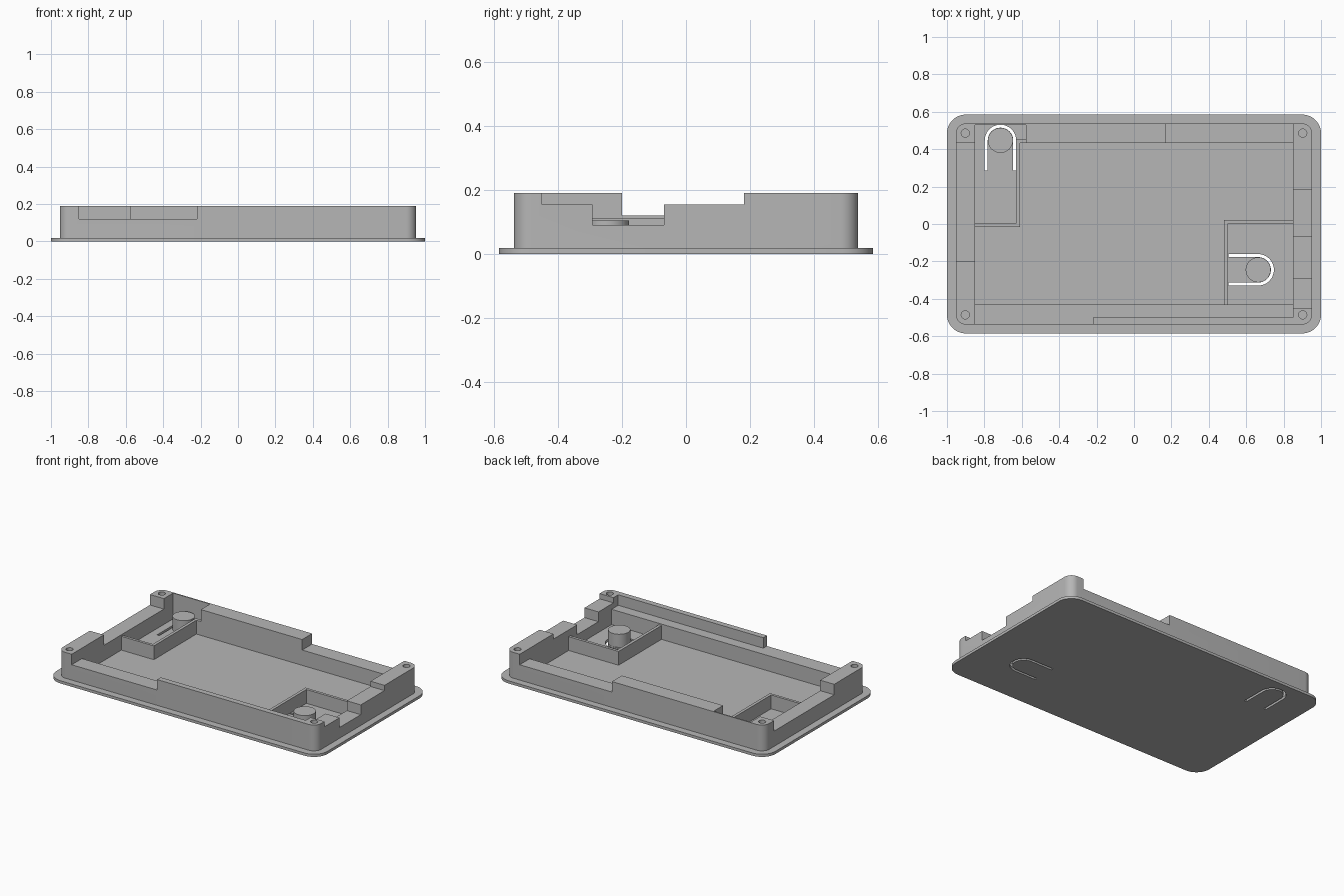
import bpy
import bmesh
from math import sin, cos, pi, radians
from mathutils import Matrix, Vector

if "Cube" in bpy.data.objects:
    bpy.data.objects.remove(bpy.data.objects["Cube"])

grey = bpy.data.materials.new("plain grey")
grey.use_nodes = True
colour = (0.47, 0.47, 0.47, 1)
grey.diffuse_color = colour
grey.node_tree.nodes["Principled BSDF"].inputs["Base Color"].default_value = colour

FLOOR, LOW, RIB, TOP = 0.018, 0.12, 0.11, 0.19
HIGH = 0.5  # cutters reach well above the case


def prism(name, points, z0, z1):
    """Extrude a flat outline from z0 to z1."""
    bm = bmesh.new()
    face = bm.faces.new([bm.verts.new((x, y, z0)) for x, y in points])
    out = bmesh.ops.extrude_face_region(bm, geom=[face])
    verts = [v for v in out["geom"] if isinstance(v, bmesh.types.BMVert)]
    bmesh.ops.translate(bm, verts=verts, vec=(0, 0, z1 - z0))
    bmesh.ops.recalc_face_normals(bm, faces=bm.faces)
    mesh = bpy.data.meshes.new(name)
    bm.to_mesh(mesh)
    bm.free()
    mesh.materials.append(grey)
    obj = bpy.data.objects.new(name, mesh)
    bpy.context.collection.objects.link(obj)
    return obj


def arc(cx, cy, r, a0, a1, n):
    angles = [radians(a0 + (a1 - a0) * i / n) for i in range(n + 1)]
    return [(cx + r * cos(a), cy + r * sin(a)) for a in angles]


def circle(cx, cy, r, n=40):
    return arc(cx, cy, r, 0, 360, n)[:-1]


def rounded(hx, hy, r):
    pts = []
    for k, (sx, sy) in enumerate([(1, 1), (-1, 1), (-1, -1), (1, -1)]):
        pts += arc(sx * (hx - r), sy * (hy - r), r, 90 * k, 90 * k + 90, 10)
    return pts


def box(name, x0, x1, y0, y1, z0, z1):
    return prism(name, [(x0, y0), (x1, y0), (x1, y1), (x0, y1)], z0, z1)


def cut(obj, cutter):
    """Subtract the cutter, keep the result and delete the cutter."""
    mod = obj.modifiers.new("cut", "BOOLEAN")
    mod.operation = "DIFFERENCE"
    mod.solver = "EXACT"
    mod.object = cutter
    bpy.context.view_layer.update()
    graph = bpy.context.evaluated_depsgraph_get()
    mesh = bpy.data.meshes.new_from_object(obj.evaluated_get(graph))
    obj.modifiers.clear()
    obj.data = mesh
    bpy.data.objects.remove(cutter)


def u_slot(cx, cy, turn):
    """U-shaped slot outline that frees a springy tongue."""
    outer, inner, leg = 0.084, 0.068, 0.16
    pts = [(outer, -leg)] + arc(0, 0, outer, 0, 180, 24) + [(-outer, -leg)]
    pts += [(-inner, -leg)] + arc(0, 0, inner, 180, 0, 24) + [(inner, -leg)]
    rot = Matrix.Rotation(radians(turn), 2)
    return [tuple(rot @ Vector(p) + Vector((cx, cy))) for p in pts]


# Base plate with two tongue slots, and a button on each tongue
base = prism("base_plate", rounded(1, 0.585, 0.1), 0, FLOOR)
buttons = []
for name, x, y, turn in [("back_button", -0.714, 0.447, 0),
                         ("front_button", 0.664, -0.245, -90)]:
    cut(base, prism("slot", u_slot(x, y, turn), -0.1, 0.1))
    buttons.append(prism(name, circle(x, y, 0.067), FLOOR, 0.105))

# Wall frame: solid block, hollowed out and then notched
frame = prism("wall_frame", rounded(0.953, 0.538, 0.055), FLOOR, TOP)
notches = [
    (-0.85, 0.85, -0.43, 0.433, -0.1),      # main cavity
    (-0.85, -0.577, 0.3, 0.53, -0.1),       # button pocket
    (-0.85, -0.22, -0.8, -0.4, LOW),        # front gap
    (-0.3, 0.85, -0.5, -0.4, LOW),          # ledge behind front lip
    (0.17, 0.85, 0.4, 0.8, LOW),            # back gap
    (-1.2, -0.8, -0.2, 0.433, LOW),         # right-hand gap
    (0.84, 1.2, -0.45, 0.182, 0.155),       # left-hand shallow gap
    (0.84, 1.2, -0.292, -0.068, 0.09),      # left-hand deep gap
]
for x0, x1, y0, y1, z0 in notches:
    cut(frame, box("notch", x0, x1, y0, y1, z0, HIGH))

# Screw holes in the corner posts
for sx in (-1, 1):
    for sy in (-1, 1):
        hole = circle(sx * 0.902, sy * 0.486, 0.022, 24)
        cut(frame, prism("hole", hole, 0.06, HIGH))

# Ribs that fence off the two buttons
box("back_pocket_side_rib", -0.63, -0.61, -0.015, 0.433, FLOOR, RIB)
box("back_pocket_end_rib", -0.85, -0.63, -0.015, 0.003, FLOOR, RIB)
box("back_pocket_corner_rib", -0.63, -0.577, 0.433, 0.455, FLOOR, RIB)
box("front_pocket_side_rib", 0.482, 0.502, -0.43, 0.022, FLOOR, RIB)
box("front_pocket_end_rib", 0.502, 0.85, 0.003, 0.022, FLOOR, RIB)

# Smooth the round parts, keeping edges sharp
bpy.ops.object.select_all(action="DESELECT")
for obj in [base, frame] + buttons:
    obj.select_set(True)
bpy.context.view_layer.objects.active = base
bpy.ops.object.shade_smooth_by_angle(angle=radians(30))
